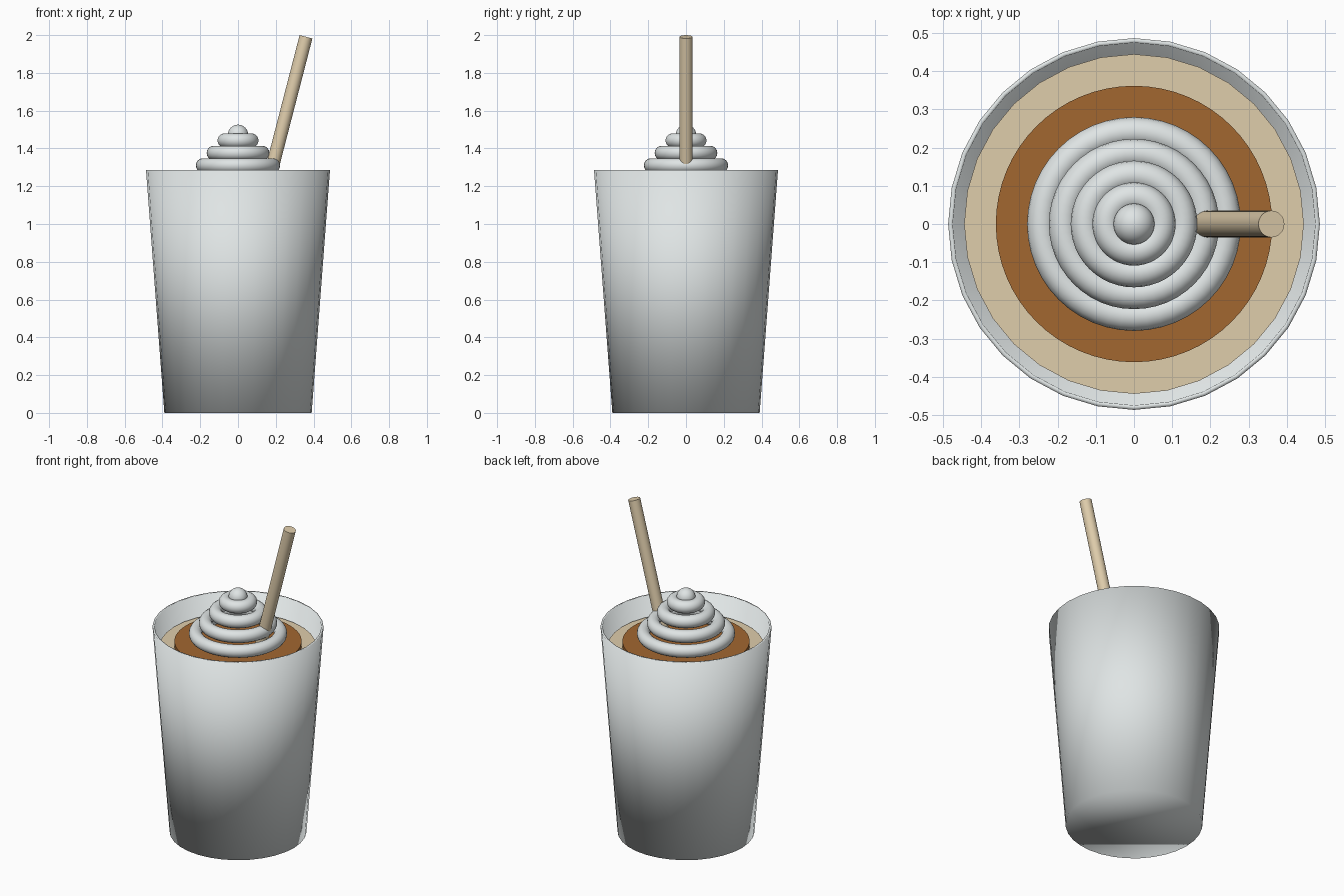
import bpy
import math

if "Cube" in bpy.data.objects:
    bpy.data.objects.remove(bpy.data.objects["Cube"])


def material(name, rgb):
    m = bpy.data.materials.new(name)
    m.diffuse_color = (*rgb, 1)
    m.use_nodes = True
    m.node_tree.nodes["Principled BSDF"].inputs["Base Color"].default_value = m.diffuse_color
    return m


white = material("pale_white", (0.74, 0.78, 0.78))
tan = material("light_tan", (0.74, 0.61, 0.41))
caramel = material("caramel_brown", (0.36, 0.135, 0.03))


def finish(name, mat, angle=30):
    """Name, colour and smooth the active object."""
    ob = bpy.context.object
    ob.name = name
    ob.data.materials.append(mat)
    if angle is None:
        bpy.ops.object.shade_smooth()
    else:
        bpy.ops.object.shade_smooth_by_angle(angle=math.radians(angle))
    return ob


def frustum(name, mat, r_low, r_high, z_low, z_high, sides=32, angle=30):
    bpy.ops.mesh.primitive_cone_add(vertices=sides, radius1=r_low, radius2=r_high,
                                    depth=z_high - z_low,
                                    location=(0, 0, (z_low + z_high) / 2))
    return finish(name, mat, angle)


# Cup: tapered body with its lid face removed, then given a thin wall
cup = frustum("cup", white, 0.39, 0.487, 0, 1.285, angle=None)
bpy.ops.object.mode_set(mode='EDIT')
bpy.ops.mesh.select_all(action='DESELECT')
bpy.ops.object.mode_set(mode='OBJECT')
for face in cup.data.polygons:
    face.select = face.normal.z > 0.9
bpy.ops.object.mode_set(mode='EDIT')
bpy.ops.mesh.select_mode(type='FACE')
bpy.ops.mesh.delete(type='FACE')
bpy.ops.object.mode_set(mode='OBJECT')
wall = cup.modifiers.new("wall", 'SOLIDIFY')
wall.thickness = 0.012
wall.offset = -1

# Drink filling and the sauce disc on top of it
frustum("drink", tan, 0.36, 0.445, 0.05, 1.165)
frustum("sauce", caramel, 0.362, 0.362, 1.15, 1.195, sides=64)

# Whipped cream: stacked shrinking rings with a ball on top
tube = 0.038
for i, outer in enumerate((0.28, 0.223, 0.166, 0.109)):
    bpy.ops.mesh.primitive_torus_add(major_radius=outer - tube, minor_radius=tube,
                                     major_segments=48, minor_segments=16,
                                     location=(0, 0, 1.244 + 0.066 * i))
    finish("cream_ring_%d" % (i + 1), white, 60)
bpy.ops.mesh.primitive_uv_sphere_add(segments=32, ring_count=16, radius=0.054,
                                     location=(0, 0, 1.472))
finish("cream_tip", white, 60)

# Straw: solid rod leaning towards +x
tilt = math.radians(14.5)
length, top_x, top_z = 0.95, 0.36, 1.991
bpy.ops.mesh.primitive_cylinder_add(
    vertices=32, radius=0.035, depth=length,
    location=(top_x - math.sin(tilt) * length / 2, 0, top_z - math.cos(tilt) * length / 2),
    rotation=(0, tilt, 0))
finish("straw", tan)
